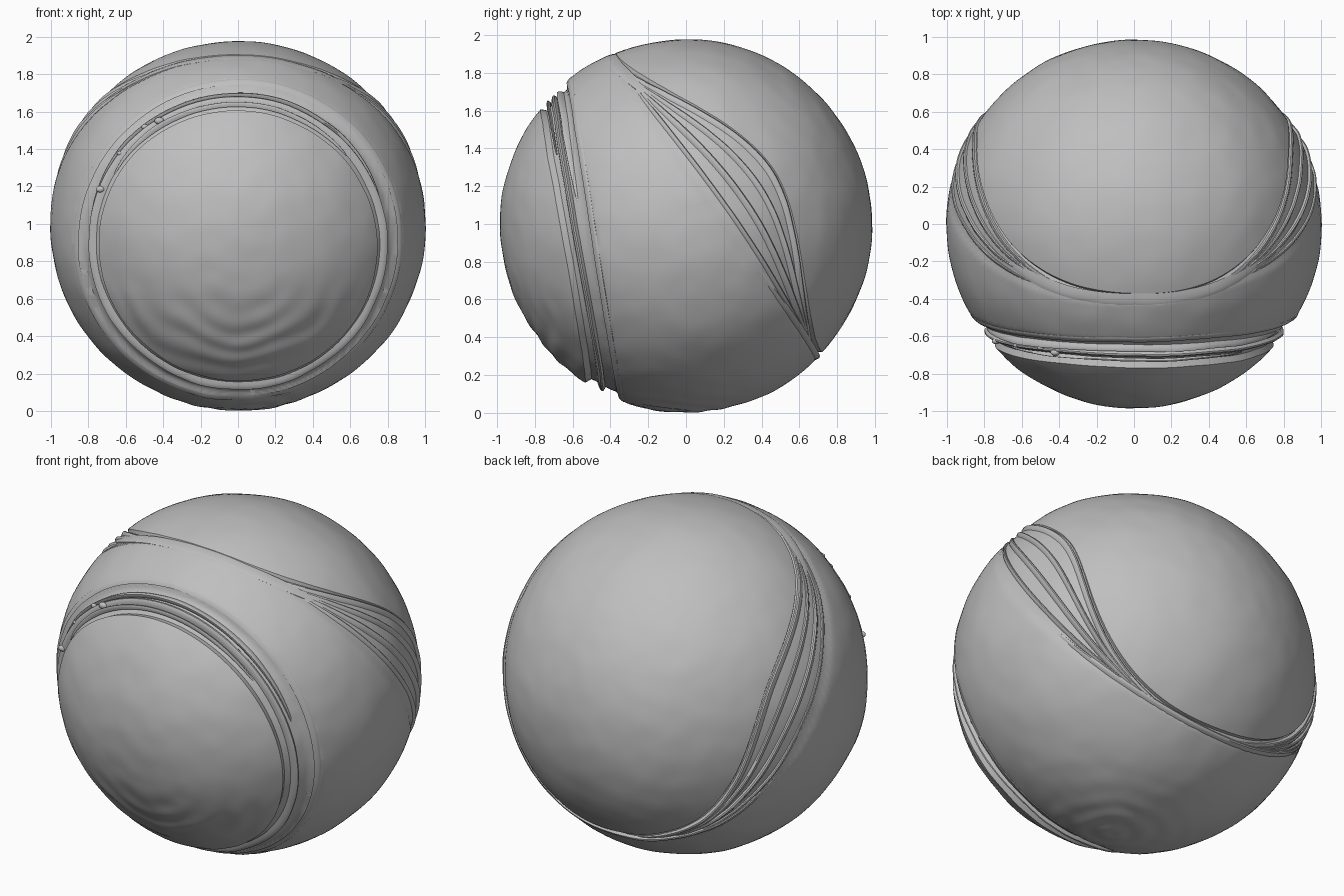
import bpy, math
from math import sin, cos, pi, radians, acos, exp
from mathutils import Vector, noise

cube = bpy.data.objects.get("Cube")
if cube:
    bpy.data.objects.remove(cube, do_unlink=True)

clay = bpy.data.materials.new("clay grey")
clay.use_nodes = True
GREY = (0.52, 0.52, 0.52, 1)
clay.diffuse_color = GREY
bsdf = clay.node_tree.nodes["Principled BSDF"]
bsdf.inputs["Base Color"].default_value = GREY
bsdf.inputs["Roughness"].default_value = 0.7

# Axes of the front disc and the back cap, each with its own "up" direction
FRONT = Vector((0, -0.987, -0.163)).normalized()
BACK = Vector((0, 0.823, 0.568)).normalized()
SIDE = Vector((1, 0, 0))
R = 0.985


def up_of(axis):
    u = axis.cross(SIDE)
    return u if u.z > 0 else -u


def direction(axis, c, phi):
    """Unit vector at cosine c from the axis, turned phi away from its up."""
    s = math.sqrt(max(0, 1 - c * c))
    return axis * c + (up_of(axis) * cos(phi) + SIDE * sin(phi)) * s


def step(a, b, x):
    t = min(1, max(0, (x - a) / (b - a)))
    return t * t * (3 - 2 * t)


def place(d, r):
    return (d.x * r * 1.015, d.y * r, d.z * r + 0.992)


def dents(d):
    """Hand-pressed lumps, with thumb ripples underneath and low on the front."""
    h = 0.005 * noise.noise(d * 3) + 0.0025 * noise.noise(d * 8)
    under = acos(max(-1, min(1, d.dot(Vector((0.05, -0.12, -0.99)).normalized()))))
    h += 0.003 * sin(under * 45 + 2 * noise.noise(d * 4)) * exp(-(under / 0.4) ** 2)
    low = acos(max(-1, min(1, d.dot(FRONT))))
    h += 0.003 * sin(low * 40 + 3 * noise.noise(d * 3)) * step(-0.2, -0.6, d.z) \
        * step(0.45, 0.75, d.dot(FRONT))
    return h


def back_line(amp):
    """Wavy fold around the back cap, spreading apart at the sides."""
    return lambda phi: 0.17 + amp * abs(sin(phi)) ** 3 + 0.01 * sin(3 * phi + amp * 9)


def front_line(c):
    return lambda phi: c + 0.006 * sin(2 * phi + c * 20)


def finish(name, verts, faces):
    me = bpy.data.meshes.new(name)
    me.from_pydata(verts, [], faces)
    me.materials.append(clay)
    ob = bpy.data.objects.new(name, me)
    bpy.context.collection.objects.link(ob)
    bpy.ops.object.select_all(action='DESELECT')
    bpy.context.view_layer.objects.active = ob
    ob.select_set(True)
    bpy.ops.object.mode_set(mode='EDIT')
    bpy.ops.mesh.select_all(action='SELECT')
    bpy.ops.mesh.normals_make_consistent(inside=False)
    bpy.ops.object.mode_set(mode='OBJECT')
    bpy.ops.object.shade_smooth_by_angle(angle=radians(40))
    return ob


def grid_faces(rows, cols, wrap):
    n = cols if wrap else cols - 1
    return [(i * cols + j, i * cols + (j + 1) % cols,
             (i + 1) * cols + (j + 1) % cols, (i + 1) * cols + j)
            for i in range(rows - 1) for j in range(n)]


def ball(name):
    """Middle body, sunk below the two caps and along the seams."""
    rows, cols = 150, 200
    verts = []
    for i in range(rows):
        t = 0.0001 + (pi - 0.0002) * i / (rows - 1)
        for j in range(cols):
            p = 2 * pi * j / cols
            d = Vector((sin(t) * cos(p), sin(t) * sin(p), cos(t)))
            b = d.dot(BACK)
            u = d.dot(up_of(BACK))
            phi = math.atan2(d.x, u)
            sink = 0.035 * step(0.49, 0.53, d.dot(FRONT))
            edge = back_line(0)(phi)
            sink += 0.008 * step(edge - 0.01, edge + 0.01, b)
            edge = back_line(0.37)(phi)
            sink += 0.03 * step(edge, edge + 0.06, b)
            verts.append(place(d, R + 0.004 + dents(d) - sink))
    faces = grid_faces(rows, cols, True)
    return finish(name, verts, faces + [tuple(range(cols))[::-1],
                                        tuple(range((rows - 1) * cols, rows * cols))])


def cap(name, axis, line):
    """Domed disc whose rim rolls down into the body."""
    rows, cols = 60, 160
    verts = []
    for i in range(rows):
        f = 0.001 + 0.999 * i / (rows - 1)
        for j in range(cols):
            phi = 2 * pi * j / cols
            t = acos(line(phi)) * f
            d = direction(axis, cos(t), phi)
            verts.append(place(d, R + dents(d) - 0.05 * step(0.965, 1.0, f)))
    return finish(name, verts, grid_faces(rows, cols, True)
                  + [tuple(range(cols))])


LIP = [(-1, -0.6), (-0.4, 0.35), (0.2, 0.85), (0.6, 1.0), (0.9, 0.7), (1, -0.6)]


def ridge(name, axis, line, start, end, width, height, base=R, flip=1):
    """Rolled lip following a seam between two angles, tapered at open ends."""
    rows = 110
    closed = end - start >= 359
    verts = []
    for i in range(rows):
        f = i / (rows - 1)
        phi = radians(start + (end - start) * f)
        taper = 1 if closed else min(1, 5 * f, 5 * (1 - f)) ** 0.6
        wob = 1 + 0.35 * noise.noise(Vector((sin(phi) * 3, cos(phi) * 3, width * 90)))
        t = acos(line(phi))
        for s, h in LIP:
            d = direction(axis, cos(t + flip * s * width * (0.3 + 0.7 * taper)), phi)
            lift = h * height * wob * taper - 0.012 * (1 - taper)
            verts.append(place(d, base + lift + dents(d)))
    return finish(name, verts, grid_faces(rows, len(LIP), False))


ball("body")
cap("front_disc", FRONT, front_line(0.645))
cap("back_cap", BACK, back_line(0.35))

# Folds around the front disc
ridge("front_inner_lip", FRONT, front_line(0.605), 0, 360, 0.022, 0.016, 0.968)
ridge("front_upper_fold", FRONT, front_line(0.565), -85, 75, 0.018, 0.022, 0.962, -1)
ridge("front_top_fold", FRONT, front_line(0.63), -60, 50, 0.012, 0.012, 0.975)
ridge("front_body_lip", FRONT, front_line(0.495), 0, 360, 0.02, 0.006, R)

# Folds spreading over each side between the body and the back cap
for side, name in ((1, "left"), (-1, "right")):
    for k, (amp, a, b, w, h) in enumerate([
            (0.07, 25, 170, 0.016, 0.012),
            (0.16, 35, 165, 0.022, 0.018),
            (0.26, 30, 172, 0.020, 0.016),
            (0.35, 20, 178, 0.024, 0.014)]):
        lo, hi = (a, b) if side > 0 else (-b, -a)
        ridge(f"{name}_side_fold_{k + 1}", BACK, back_line(amp),
              lo, hi, w, h, R - 0.004, -1)

# Fold under the rear and a soft one across the top
ridge("lower_rear_lip", BACK, back_line(0.02), 110, 250, 0.025, 0.014, R - 0.002, -1)
ridge("top_front_fold", BACK, back_line(0.22), -50, 50, 0.035, 0.005, R)

# Small torn crumbs on the upper seam
for k, (phi, c, size) in enumerate([(-32, 0.6, 0.022), (-38, 0.58, 0.016),
                                    (-68, 0.6, 0.02), (-52, 0.59, 0.014)]):
    bpy.ops.mesh.primitive_ico_sphere_add(
        subdivisions=2, radius=size,
        location=place(direction(FRONT, c, radians(phi)), 0.978))
    crumb = bpy.context.object
    crumb.name = f"seam_crumb_{k + 1}"
    crumb.scale = (1.2, 0.8, 0.9)
    crumb.data.materials.append(clay)
    bpy.ops.object.shade_smooth()
